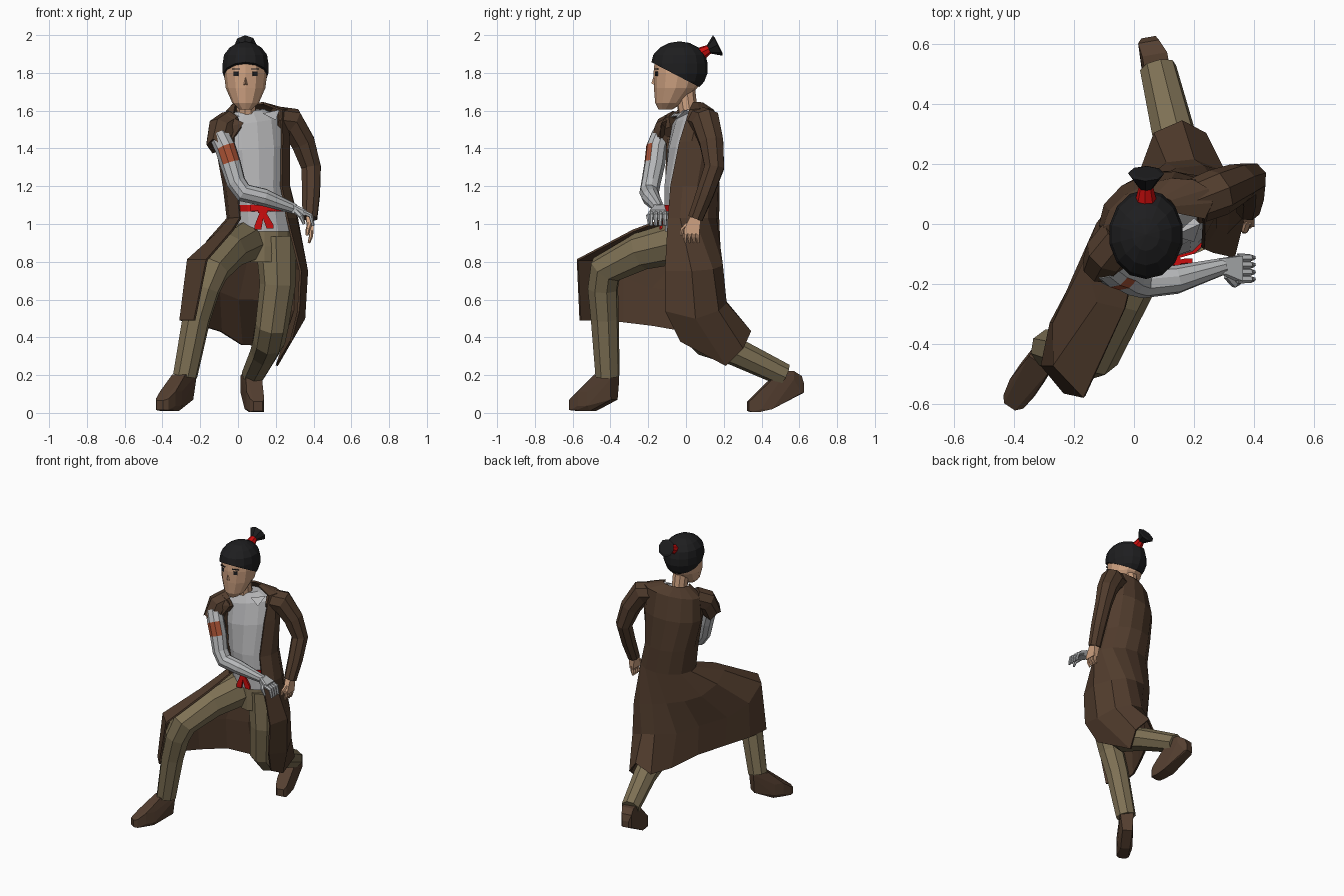
import bpy, bmesh, math
from mathutils import Vector, Matrix


def material(name, r, g, b):
    m = bpy.data.materials.new(name)
    m.diffuse_color = (r, g, b, 1)
    return m


COAT = material("dark brown cloth", 0.082, 0.045, 0.026)
BOOT = material("boot brown", 0.09, 0.05, 0.03)
OLIVE = material("olive cloth", 0.21, 0.165, 0.09)
SHIRT = material("light grey cloth", 0.47, 0.47, 0.48)
METAL = material("grey metal", 0.47, 0.48, 0.49)
SKIN = material("skin", 0.62, 0.36, 0.22)
HAIR = material("black hair", 0.013, 0.013, 0.014)
RED = material("red cloth", 0.6, 0.004, 0.004)
PATCH = material("rust red paint", 0.4, 0.085, 0.035)


def finish(name, bm, *mats):
    bmesh.ops.recalc_face_normals(bm, faces=bm.faces)
    me = bpy.data.meshes.new(name)
    bm.to_mesh(me)
    bm.free()
    for m in mats:
        me.materials.append(m)
    ob = bpy.data.objects.new(name, me)
    bpy.context.collection.objects.link(ob)
    return ob


def skin(name, rings, mat, closed=True):
    """Join rings of points with quads; closed rings also get end caps."""
    bm = bmesh.new()
    vs = [[bm.verts.new(p) for p in r] for r in rings]
    n = len(rings[0])
    for a, b in zip(vs, vs[1:]):
        for i in range(n if closed else n - 1):
            j = (i + 1) % n
            bm.faces.new((a[i], a[j], b[j], b[i]))
    if closed:
        bm.faces.new(vs[0])
        bm.faces.new(vs[-1])
    return finish(name, bm, mat)


def ellipse(z, cx, cy, rx, ry, rot=0, tilt=0, angles=None, n=12):
    angles = angles or [-90 + i * 360 / n for i in range(n)]
    c, s = math.cos(math.radians(rot)), math.sin(math.radians(rot))
    out = []
    for a in angles:
        x, y = rx * math.cos(math.radians(a)), ry * math.sin(math.radians(a))
        out.append(Vector((cx + c * x - s * y, cy + s * x + c * y, z + tilt * x)))
    return out


def tube_rings(path, n=8):
    """Rings along a path of (x, y, z, radius), carried without twisting."""
    pts = [Vector(p[:3]) for p in path]
    frame, prev, rings = None, None, []
    for i, p in enumerate(pts):
        t = Vector()
        if i:
            t += (p - pts[i - 1]).normalized()
        if i < len(pts) - 1:
            t += (pts[i + 1] - p).normalized()
        t.normalize()
        if frame is None:
            frame = t.orthogonal().normalized()
        else:
            frame = prev.rotation_difference(t) @ frame
        side, prev = t.cross(frame), t
        rings.append([p + path[i][3] * (frame * math.cos(k * math.tau / n) + side * math.sin(k * math.tau / n))
                      for k in range(n)])
    return rings


def tube(name, path, mat, n=8):
    return skin(name, tube_rings(path, n), mat)


def hull(name, points, mat):
    bm = bmesh.new()
    vs = [bm.verts.new(p) for p in points]
    res = bmesh.ops.convex_hull(bm, input=vs)
    bmesh.ops.delete(bm, geom=list({v for v in res["geom_interior"] + res["geom_unused"]
                                    if isinstance(v, bmesh.types.BMVert)}), context="VERTS")
    return finish(name, bm, mat)


def boxes(name, parts, mat, yaw=0):
    """Hull around boxes given as (centre, half size), turned about z."""
    turn = Matrix.Rotation(math.radians(yaw), 3, "Z")
    return hull(name, [Vector(c) + turn @ Vector((h[0] * i, h[1] * j, h[2] * k))
                       for c, h in parts for i in (-1, 1) for j in (-1, 1) for k in (-1, 1)], mat)


# Torso: shirt, trousers seat, belt with knot (shoulders turn more than hips)
skin("shirt", [ellipse(*r) for r in [
    (.96, .13, .01, .155, .12, 3), (1.06, .12, .01, .145, .122, 3), (1.2, .10, .01, .15, .125, 6),
    (1.4, .08, .02, .175, .115, 15, .1), (1.54, .07, .03, .17, .09, 20, .14), (1.6, .06, .03, .085, .055, 20, .1)]],
     SHIRT)
skin("trouser_seat", [ellipse(z, .13, .01, rx, .11, 5) for z, rx in [(.8, .10), (.88, .145), (.99, .15)]], OLIVE)
skin("belt", [ellipse(z, .12, .01, .15, .13, 3) for z in (1.065, 1.1)], RED)
boxes("belt_knot", [((.13, -.125, 1.08), (.025, .012, .022))], RED)
for side, end in (("right", (.105, -.135, .98)), ("left", (.17, -.13, .985))):
    boxes("belt_tail_" + side, [((.13, -.13, 1.07), (.01, .006, .005)), (end, (.018, .006, .01))], RED)
for side, x in (("right", .075), ("left", .185)):
    boxes("belt_loop_" + side, [((.13, -.13, 1.08), (.005, .006, .008)), ((x, -.122, 1.085), (.01, .008, .018))], RED)

# Long open coat: body rows by ellipse, skirt rows draped over both thighs
COLS = 11
rows = []
for z, cx, cy, rx, ry, rot, tilt, gap in [
        (1.635, .055, .03, .085, .055, 20, .05, 68), (1.58, .08, .035, .185, .10, 20, .15, 48),
        (1.42, .08, .03, .195, .135, 15, .1, 42), (1.2, .10, .02, .175, .152, 6, 0, 42),
        (1.03, .13, .015, .185, .155, 3, 0, 42)]:
    step = (360 - 2 * gap) / (COLS - 1)
    rows.append(ellipse(z, cx, cy, rx, ry, rot, tilt, [-90 - gap - i * step for i in range(COLS)]))
hip = [(-.03, -.28, .965), (-.12, -.26, .94), (-.16, -.12, .91), (-.12, .0, .86), (-.05, .09, .84), (.05, .15, .82),
       (.14, .18, .8), (.23, .19, .78), (.31, .14, .76), (.365, .03, .75), (.33, -.11, .75)]
knee = [(-.165, -.575, .81), (-.265, -.47, .81), (-.265, -.33, .72), (-.20, -.18, .66), (-.10, .0, .64), (.0, .11, .6),
        (.11, .2, .6), (.20, .21, .58), (.30, .17, .54), (.35, .05, .5), (.32, -.11, .54)]
hem = [(-.23, -.56, .49), (-.305, -.47, .49), (-.275, -.33, .48), (-.19, -.17, .46), (-.09, .0, .43), (.02, .14, .36),
       (.07, .3, .36), (.16, .34, .43), (.235, .3, .34), (.205, .21, .25), (.28, -.03, .38)]
coat = skin("coat", rows + [[Vector(p) for p in r] for r in (hip, knee, hem)], COAT, closed=False)
coat.modifiers.new("thickness", "SOLIDIFY").thickness = 0.012
coat.modifiers["thickness"].offset = 0

# Lapel and shirt collar points
hull("right_lapel", [(-.06, -.10, 1.58), (.03, -.13, 1.535), (-.03, -.14, 1.45), (-.11, -.14, 1.5),
                     (-.06, -.06, 1.57), (-.05, -.08, 1.47)], COAT)
hull("left_collar", [(.22, .0, 1.605), (.13, -.04, 1.585), (.20, -.06, 1.55), (.2, .02, 1.59)], SHIRT)
hull("right_collar", [(-.06, -.04, 1.605), (.01, -.07, 1.57), (-.03, -.1, 1.56), (-.02, .0, 1.58)], SHIRT)

# Left arm: full sleeve and bare hand
tube("left_sleeve", [(.19, .07, 1.55, .075), (.28, .105, 1.54, .08), (.345, .135, 1.43, .068),
                     (.387, .15, 1.3, .056), (.387, .10, 1.16, .05), (.38, .05, 1.03, .042)], COAT)
boxes("left_palm", [((.38, .05, 1.03), (.02, .028, .01)), ((.385, .03, .96), (.016, .04, .012))], SKIN)
for i in range(4):
    y = -.002 + .022 * i
    tube("left_finger_%d" % (i + 1), [(.387, y, .965, .012), (.385, y - .003, .93, .011), (.375, y, .9, .007)], SKIN, 6)
tube("left_thumb", [(.38, .01, 1.0, .014), (.37, -.02, .97, .012), (.365, -.025, .94, .008)], SKIN, 6)

# Right arm: torn short sleeve over a metal arm with a painted patch
rings = tube_rings([(-.04, -.04, 1.53, .075), (-.09, -.10, 1.5, .075), (-.11, -.14, 1.42, .064)])
for p in rings[-1][::2]:
    p.z -= .025
skin("right_sleeve", rings, COAT)
arm = tube("right_metal_arm", [(-.1, -.13, 1.47, .055), (-.068, -.155, 1.405, .057), (-.04, -.165, 1.32, .056),
                               (-.01, -.185, 1.22, .052), (.03, -.195, 1.165, .052), (.14, -.185, 1.14, .048),
                               (.3, -.14, 1.08, .028)], METAL, 10)
arm.data.materials.append(PATCH)
for f in arm.data.polygons:
    if 1.33 < f.center.z < 1.4 and f.normal.dot(Vector((.25, -.96, 0))) > .7:
        f.material_index = 1
boxes("right_palm", [((.295, -.14, 1.08), (.01, .026, .022)), ((.35, -.148, 1.06), (.012, .042, .015))], METAL)
for i in range(4):
    y = -.184 + .024 * i
    tube("right_finger_%d" % (i + 1), [(.345, y, 1.062, .014), (.385, y, 1.045, .013), (.398, y, .99, .008)], METAL, 6)
tube("right_thumb", [(.31, -.17, 1.065, .015), (.335, -.2, 1.04, .013), (.35, -.195, 1.0, .008)], METAL, 6)

# Legs and boots
tube("right_trouser_leg", [(.05, -.01, .91, .115), (-.05, -.24, .855, .10), (-.135, -.425, .76, .092),
                           (-.175, -.44, .66, .083), (-.22, -.43, .5, .076), (-.28, -.415, .195, .066)], OLIVE)
tube("left_trouser_leg", [(.2, .01, .93, .11), (.21, .0, .68, .095), (.18, .03, .46, .088),
                          (.165, .11, .38, .085), (.14, .27, .32, .075), (.08, .52, .2, .062)], OLIVE)
boxes("right_boot", [((-.285, -.42, .19), (.042, .052, .012)), ((-.287, -.415, .1), (.032, .042, .03)),
                     ((-.355, -.52, .075), (.05, .03, .038)), ((-.36, -.525, .04), (.03, .04, .03)),
                     ((-.39, -.575, .045), (.04, .02, .03)), ((-.402, -.59, .04), (.022, .022, .025))], BOOT, -34)
boxes("left_boot", [((.075, .53, .2), (.042, .035, .022)), ((.052, .585, .15), (.035, .022, .045)),
                    ((.052, .6, .13), (.024, .022, .022)), ((.085, .42, .065), (.045, .03, .045)),
                    ((.098, .365, .04), (.038, .02, .035)), ((.102, .35, .035), (.024, .022, .025))], BOOT, 10)

# Neck, head and face
tube("neck", [(.05, .03, 1.53, .062), (.045, .01, 1.6, .052), (.04, -.01, 1.74, .056)], SKIN, 10)
skin("head", [ellipse(*r) for r in [
    (1.605, .04, -.11, .03, .035), (1.64, .04, -.09, .07, .073), (1.72, .04, -.055, .105, .115),
    (1.8, .04, -.04, .115, .132), (1.87, .04, -.04, .108, .125), (1.93, .04, -.04, .07, .08)]], SKIN)
hull("nose", [(.04, -.168, 1.79), (.04, -.184, 1.745), (.028, -.165, 1.735), (.052, -.165, 1.735)], SKIN)
for side, s in (("right", -1), ("left", 1)):
    boxes(side + "_eye", [((.04 + s * .05, -.156, 1.795), (.013, .004, .012))], HAIR, 17 * s)
    boxes(side + "_brow", [((.04 + s * .05, -.156, 1.82), (.022, .004, .003))], HAIR, 17 * s)

# Hair cap, cut on a slope from forehead to nape, with a tied tail
bm = bmesh.new()
bmesh.ops.create_uvsphere(bm, u_segments=14, v_segments=9, radius=1,
                          matrix=Matrix.Translation((.04, -.035, 1.825)) @ Matrix.Diagonal((.126, .152, .142, 1)))
for v in bm.verts:  # fuller, boxier crown
    if v.co.z > 1.86:
        v.co.x = .04 + (v.co.x - .04) * 1.07
        v.co.y = -.035 + (v.co.y + .035) * 1.05
cut = bmesh.ops.bisect_plane(bm, geom=bm.verts[:] + bm.edges[:] + bm.faces[:], plane_co=(.04, -.18, 1.855),
                             plane_no=(0, .52, 1), clear_inner=True)
bmesh.ops.holes_fill(bm, edges=[e for e in cut["geom_cut"] if isinstance(e, bmesh.types.BMEdge)])
finish("hair", bm, HAIR)
tube("hair_tie", [(.04, .05, 1.88, .04), (.04, .085, 1.905, .034), (.04, .125, 1.927, .024)], RED)
tube("hair_tail", [(.04, .115, 1.922, .02), (.04, .168, 1.945, .06), (.04, .172, 1.947, .045)], HAIR)
